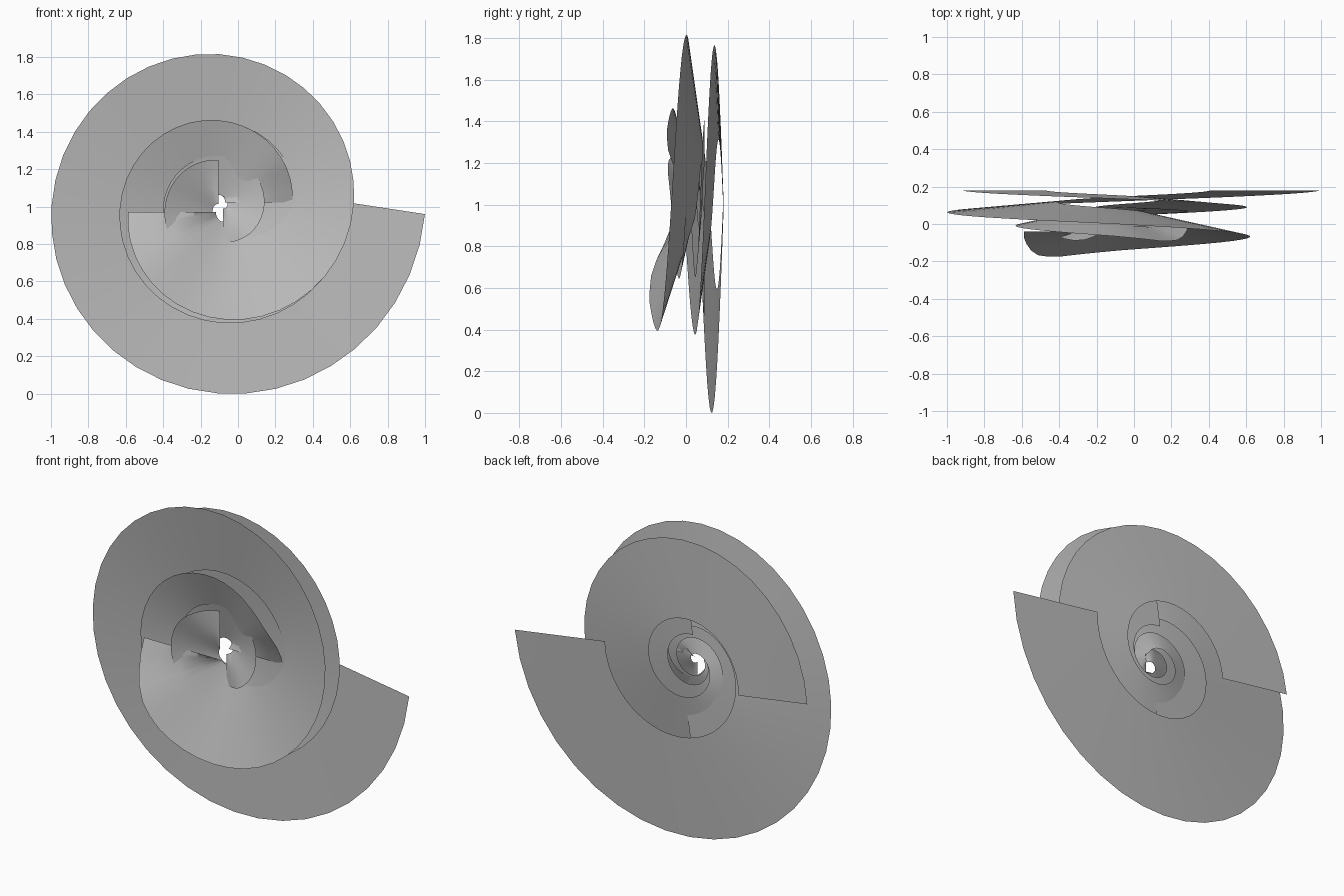
import bpy, math

cube = bpy.data.objects.get("Cube")
if cube:
    bpy.data.objects.remove(cube)

grey = bpy.data.materials.new("plain_grey")
grey.use_nodes = True
colour = (0.5, 0.5, 0.5, 1)
grey.diffuse_color = colour
grey.node_tree.nodes["Principled BSDF"].inputs["Base Color"].default_value = colour

CENTRE_X, CENTRE_Z = -0.09, 1.0
TURNS, STEPS, ACROSS = 1.5, 60, 4

# Ribbon edges as (turn, value) points: radius, depth and angle
OUTER_R = [(0, 1.09), (0.75, 0.815), (1.5, 0.5)]
INNER_R = [(0, 0.5), (0.5, 0.33), (1.5, 0.04)]
OUTER_Y = [(0, 0.18), (0.75, 0.0), (1.25, -0.14), (1.36, -0.178),
           (1.41, -0.165), (1.45, -0.105), (1.5, -0.04)]
INNER_Y = [(0, 0.18), (0.75, 0.09), (1.25, 0.035), (1.42, 0.01), (1.5, -0.04)]
OUTER_A = [(0, -2.1), (1.5, -536.6)]
INNER_A = [(0, 5.7), (1.5, -495)]


def sample(points, t):
    for (t0, v0), (t1, v1) in zip(points, points[1:]):
        if t <= t1:
            return v0 + (v1 - v0) * (t - t0) / (t1 - t0)
    return points[-1][1]


def edge_point(radius, depth, angle, t, scale, y_scale, turn):
    r = sample(radius, t) * scale
    a = math.radians(sample(angle, t) + turn)
    # the small ribbon of each pair shares the starting depth of the large one
    y = (0.18 - (0.18 - sample(depth, t)) * y_scale[0]) * y_scale[1]
    return (CENTRE_X + r * math.cos(a), y, CENTRE_Z + r * math.sin(a))


def spiral_ribbon(name, size, pair_size, turn):
    verts, faces = [], []
    for i in range(STEPS + 1):
        t = TURNS * i / STEPS
        args = (t, size * pair_size, (size, pair_size), turn)
        outer = edge_point(OUTER_R, OUTER_Y, OUTER_A, *args)
        inner = edge_point(INNER_R, INNER_Y, INNER_A, *args)
        for j in range(ACROSS + 1):
            f = j / ACROSS
            verts.append([o + (n - o) * f for o, n in zip(outer, inner)])
    row = ACROSS + 1
    for i in range(STEPS):
        for j in range(ACROSS):
            a = i * row + j
            faces.append((a, a + 1, a + row + 1, a + row))
    mesh = bpy.data.meshes.new(name)
    mesh.from_pydata(verts, [], faces)
    mesh.materials.append(grey)
    obj = bpy.data.objects.new(name, mesh)
    bpy.context.collection.objects.link(obj)
    bpy.ops.object.select_all(action="DESELECT")
    obj.select_set(True)
    bpy.context.view_layer.objects.active = obj
    bpy.ops.object.shade_smooth_by_angle(angle=math.radians(30))


# Large pair, then the same pair at half size turned a quarter
for pair, pair_size, turn in (("large", 1.0, 0), ("small", 0.5, -90)):
    spiral_ribbon(pair + "_outer_spiral", 1.0, pair_size, turn)
    spiral_ribbon(pair + "_inner_spiral", 0.765, pair_size, turn + 180)
